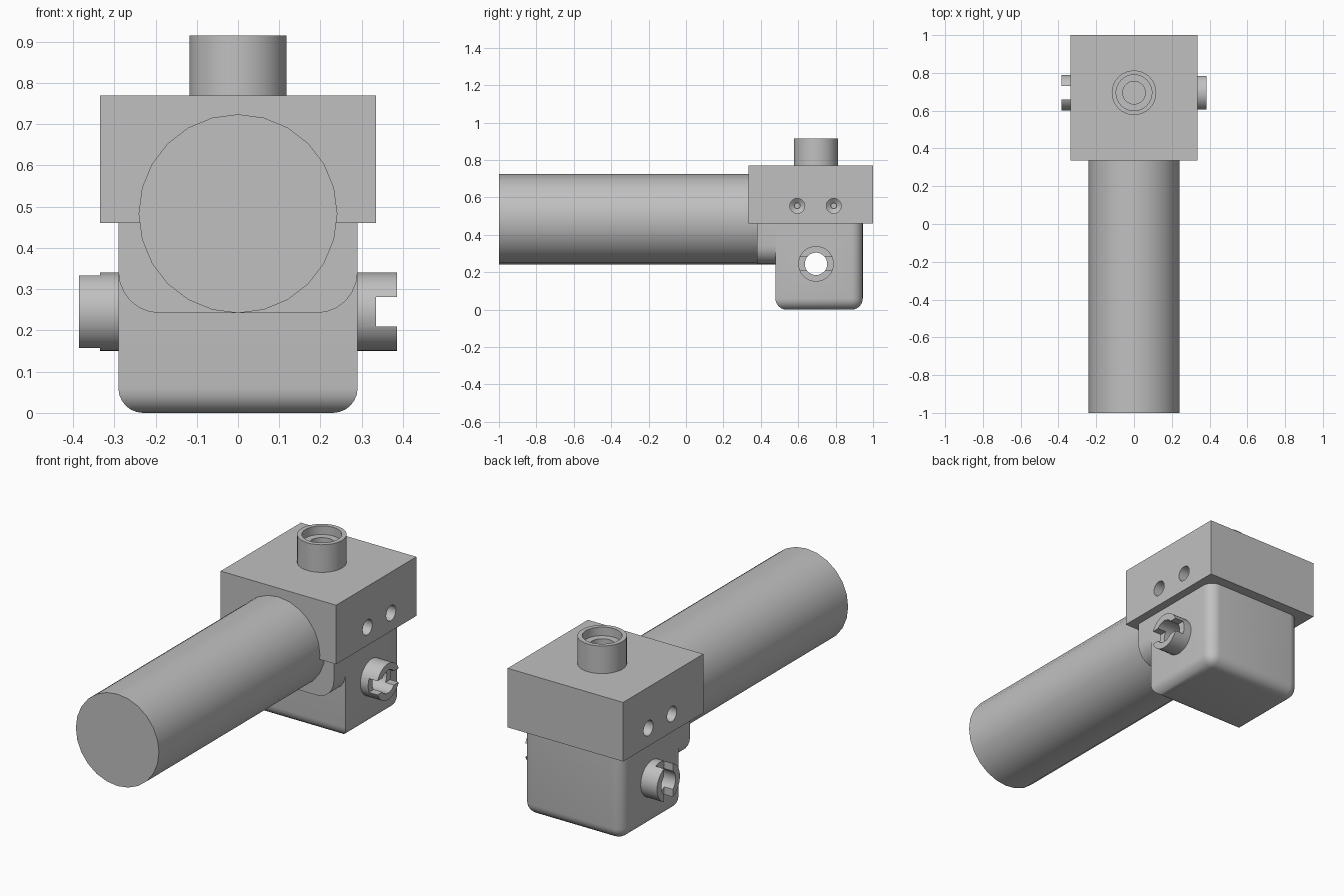
import bpy, bmesh, math
from mathutils import Matrix, Vector

cube = bpy.data.objects.get("Cube")
if cube:
    bpy.data.objects.remove(cube, do_unlink=True)

grey = bpy.data.materials.new("plain grey")
grey.use_nodes = True
COLOUR = (0.53, 0.53, 0.53, 1)
grey.diffuse_color = COLOUR
grey.node_tree.nodes["Principled BSDF"].inputs["Base Color"].default_value = COLOUR


def add_object(name, bm):
    bmesh.ops.recalc_face_normals(bm, faces=bm.faces)
    mesh = bpy.data.meshes.new(name)
    bm.to_mesh(mesh)
    bm.free()
    mesh.materials.append(grey)
    obj = bpy.data.objects.new(name, mesh)
    bpy.context.collection.objects.link(obj)
    return obj


def box(name, low, high, radius=0, rounded=None):
    """Box between two corners; edges whose midpoint passes the rule are rounded."""
    low, high = Vector(low), Vector(high)
    bm = bmesh.new()
    bmesh.ops.create_cube(bm, size=1, matrix=Matrix.Translation((low + high) / 2)
                          @ Matrix.Diagonal((*(high - low), 1)))
    if rounded:
        edges = [e for e in bm.edges if rounded((e.verts[0].co + e.verts[1].co) / 2)]
        bmesh.ops.bevel(bm, geom=edges, offset=radius, segments=6,
                        profile=0.5, affect='EDGES')
    return add_object(name, bm)


def turned(name, profile, origin, axis, sides=32):
    """Solid of revolution from (distance along axis, radius) pairs."""
    bm = bmesh.new()
    turn = Vector((0, 0, 1)).rotation_difference(Vector(axis)).to_matrix()
    rings = []
    for dist, rad in profile:
        ring = []
        for i in range(sides):
            a = math.tau * i / sides
            p = Vector((rad * math.cos(a), rad * math.sin(a), dist))
            ring.append(bm.verts.new(Vector(origin) + turn @ p))
        rings.append(ring)
    for a, b in zip(rings, rings[1:]):
        for i in range(sides):
            j = (i + 1) % sides
            bm.faces.new((a[i], a[j], b[j], b[i]))
    bm.faces.new(rings[0])
    bm.faces.new(rings[-1])
    return add_object(name, bm)


def carve(obj, cutters):
    for cutter in cutters:
        mod = obj.modifiers.new("cut", 'BOOLEAN')
        mod.operation = 'DIFFERENCE'
        mod.solver = 'EXACT'
        mod.object = cutter
    bpy.context.view_layer.update()
    evaluated = obj.evaluated_get(bpy.context.evaluated_depsgraph_get())
    mesh = bpy.data.meshes.new_from_object(evaluated)
    obj.modifiers.clear()
    obj.data = mesh


Y, PORT_Z = 0.695, 0.245
parts = []

# Shared bores
cross_bore = turned("cross_bore", [(-0.5, 0.06), (0.5, 0.06)], (0, Y, PORT_Z), (1, 0, 0))
top_bore = turned("top_bore", [(0.6, 0.06), (0.87, 0.06), (0.87, 0.095), (1, 0.095)],
                  (0, Y, 0), (0, 0, 1))
cutters = [cross_bore, top_bore]

# Long barrel
parts.append(turned("barrel", [(-1, 0.241), (0.4, 0.241)], (0, 0, 0.483), (0, 1, 0), 24))

# Upper block with two blind screw holes on each side
block = box("upper_block", (-0.335, 0.335, 0.46), (0.335, 1, 0.77))
screw_holes = [turned("screw_hole", [(-0.1, 0.04), (0.08, 0.04), (0.1, 0.015), (0.12, 0.015)],
                      (side * 0.335, y, 0.555), (-side, 0, 0), 24)
               for side in (-1, 1) for y in (0.595, 0.79)]
cutters += screw_holes
carve(block, screw_holes + [top_bore])
parts.append(block)

# Lower housing, rounded below and at the back corners
housing = box("lower_housing", (-0.29, 0.478, 0), (0.29, 0.945, 0.465), 0.06,
              lambda m: m.z < 0.01 or (m.z < 0.4 and m.y > 0.9))
carve(housing, [cross_bore])
parts.append(housing)

# Cradle under the barrel
parts.append(box("barrel_cradle", (-0.29, 0.38, 0.242), (0.29, 0.5, 0.465), 0.1,
                 lambda m: m.z < 0.3 and abs(m.x) > 0.2))

# Top collar
collar = turned("top_collar", [(0.76, 0.118), (0.915, 0.118)], (0, Y, 0), (0, 0, 1))
carve(collar, [top_bore])
parts.append(collar)

# Slotted side ports, one slot level and the other upright
for side, name, half_y, half_z in ((1, "left_port", 0.2, 0.036), (-1, "right_port", 0.036, 0.2)):
    port = turned(name, [(0.28, 0.095), (0.385, 0.095)], (0, Y, PORT_Z), (side, 0, 0))
    xs = sorted((side * 0.335, side * 0.5))
    slot = box("port_slot", (xs[0], Y - half_y, PORT_Z - half_z),
               (xs[1], Y + half_y, PORT_Z + half_z))
    cutters.append(slot)
    carve(port, [cross_bore, slot])
    parts.append(port)

for cutter in cutters:
    bpy.data.objects.remove(cutter, do_unlink=True)

# Smooth curves, sharp corners
bpy.ops.object.select_all(action='DESELECT')
for part in parts:
    part.select_set(True)
bpy.context.view_layer.objects.active = parts[0]
bpy.ops.object.shade_smooth_by_angle(angle=math.radians(30))
